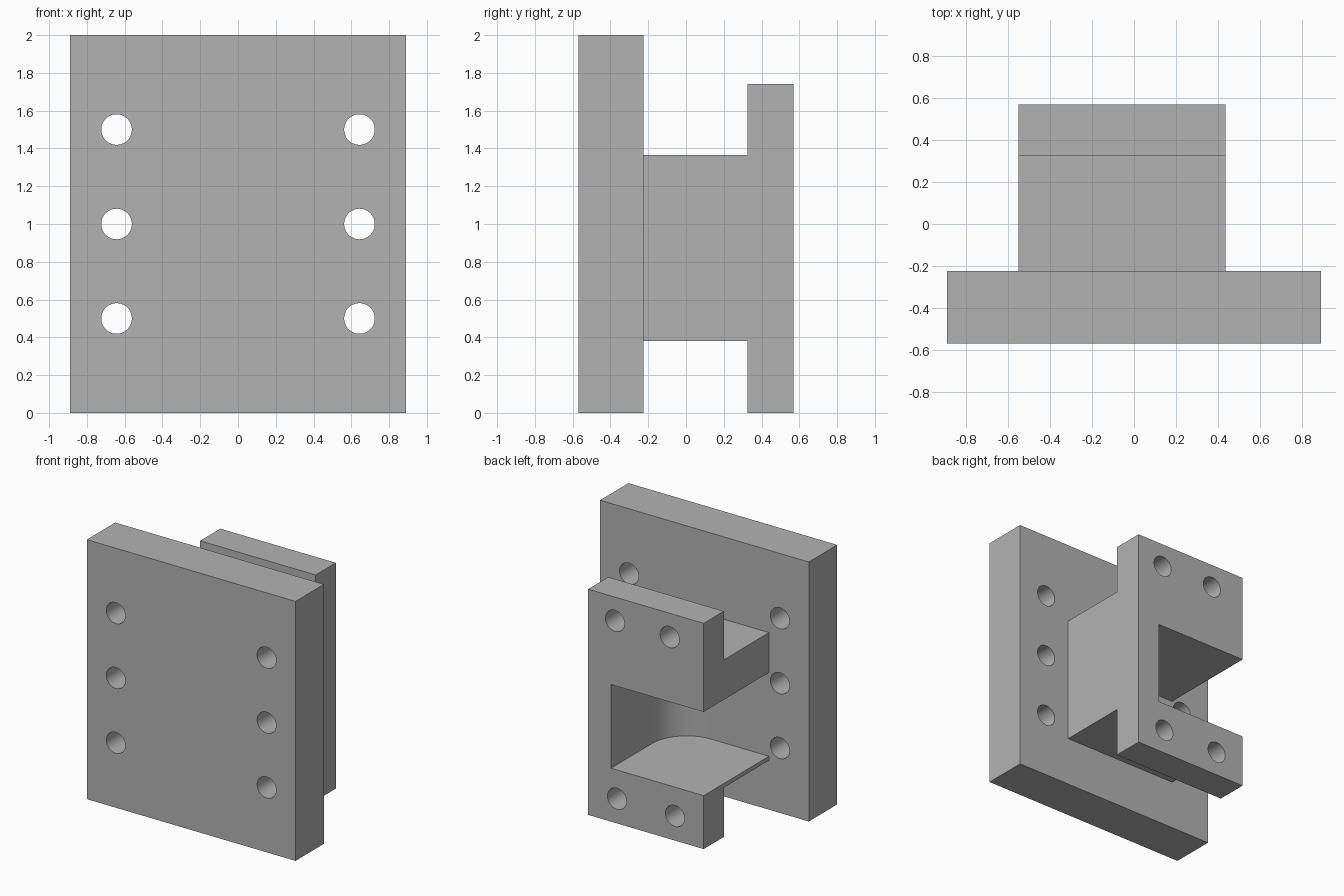
import bpy, bmesh
from math import sin, cos, pi, radians
from mathutils import Vector

if "Cube" in bpy.data.objects:
    bpy.data.objects.remove(bpy.data.objects["Cube"], do_unlink=True)

grey = bpy.data.materials.new("machined grey")
grey.use_nodes = True
grey.diffuse_color = (0.45, 0.45, 0.45, 1)
grey.node_tree.nodes["Principled BSDF"].inputs["Base Color"].default_value = grey.diffuse_color


def prism(name, points, push):
    """Closed solid made by pushing an outline along a vector."""
    bm = bmesh.new()
    face = bm.faces.new([bm.verts.new(p) for p in points])
    out = bmesh.ops.extrude_face_region(bm, geom=[face])
    moved = [g for g in out["geom"] if isinstance(g, bmesh.types.BMVert)]
    bmesh.ops.translate(bm, verts=moved, vec=Vector(push))
    bmesh.ops.recalc_face_normals(bm, faces=bm.faces)
    mesh = bpy.data.meshes.new(name)
    bm.to_mesh(mesh)
    bm.free()
    mesh.materials.append(grey)
    obj = bpy.data.objects.new(name, mesh)
    bpy.context.collection.objects.link(obj)
    return obj


def cut(target, cutter):
    """Subtract the cutter, then discard it."""
    cutter.hide_render = True
    bpy.context.view_layer.objects.active = target
    mod = target.modifiers.new("cut", "BOOLEAN")
    mod.operation = "DIFFERENCE"
    mod.solver = "EXACT"
    mod.object = cutter
    bpy.ops.object.modifier_apply(modifier=mod.name)
    bpy.data.objects.remove(cutter, do_unlink=True)


def drill(target, x, z, y0, y1, radius=0.081, sides=48):
    ring = [(x + radius * cos(2 * pi * i / sides), y0, z + radius * sin(2 * pi * i / sides))
            for i in range(sides)]
    cut(target, prism("drill", ring, (0, y1 - y0, 0)))


# Front plate with three bolt holes down each side
HALF, FRONT, JOINT, BACK = 0.89, -0.57, -0.225, 0.57
plate = prism("front_plate", [(-HALF, FRONT, 0), (HALF, FRONT, 0), (HALF, FRONT, 2), (-HALF, FRONT, 2)],
              (0, JOINT - FRONT, 0))
for x in (-0.643, 0.643):
    for z in (0.5, 1.0, 1.5):
        drill(plate, x, z, FRONT - 0.1, JOINT + 0.1)

# Rear bracket: a web with a taller flange behind it
RIGHT, LEFT, FLANGE = -0.55, 0.435, 0.325
outline = [(JOINT - 0.015, 0.38), (FLANGE, 0.38), (FLANGE, 0), (BACK, 0),
           (BACK, 1.74), (FLANGE, 1.74), (FLANGE, 1.365), (JOINT - 0.015, 1.365)]
bracket = prism("rear_bracket", [(RIGHT, y, z) for y, z in outline], (LEFT - RIGHT, 0, 0))

# Pocket open to the back and one side, with a rounded inner corner
WALL, DEEP, R = 0.24, JOINT - 0.001, 0.3
corner = [(WALL - R + R * cos(a), DEEP + R - R * sin(a))
          for a in (i * pi / 32 for i in range(17))]
pocket = [(RIGHT - 0.1, BACK + 0.1), (WALL, BACK + 0.1)] + corner + [(RIGHT - 0.1, DEEP)]
cut(bracket, prism("pocket_cutter", [(x, y, 0.412) for x, y in pocket], (0, 0, 0.645)))

# Flange bolt holes
for x, z in ((0.207, 1.557), (-0.26, 1.557), (0.19, 0.19), (-0.305, 0.19)):
    drill(bracket, x, z, FLANGE - 0.1, BACK + 0.1)

# Smooth the bores and the rounded corner, keep machined edges sharp
for obj in (plate, bracket):
    bpy.ops.object.select_all(action="DESELECT")
    obj.select_set(True)
    bpy.context.view_layer.objects.active = obj
    bpy.ops.object.shade_smooth_by_angle(angle=radians(30))
